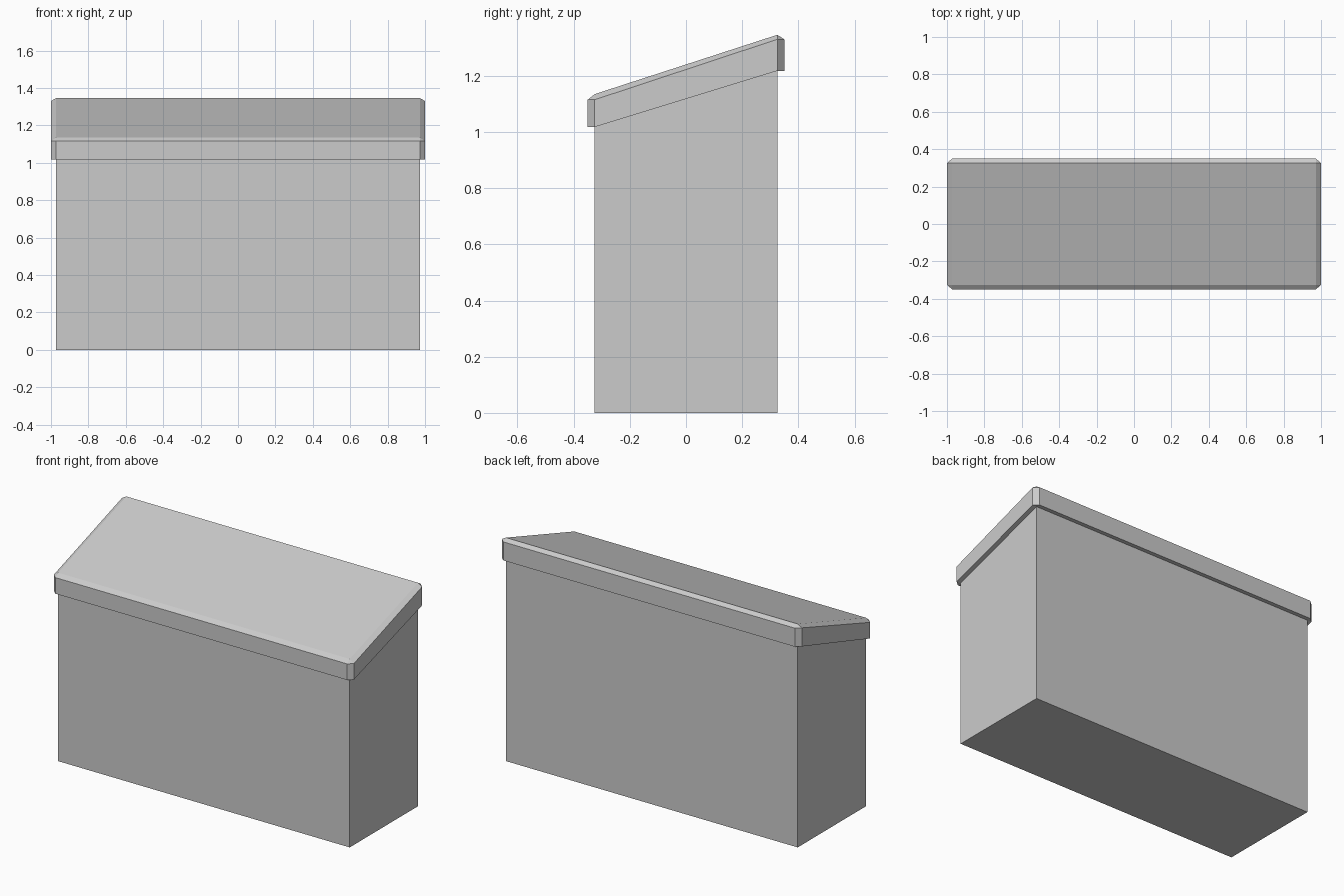
import bpy, bmesh

if "Cube" in bpy.data.objects:
    bpy.data.objects.remove(bpy.data.objects["Cube"])

BX, BY = 0.972, 0.325      # body half width / depth
LX, LY = 1.0, 0.35         # lid half width / depth


def loft(name, rings):
    """Skin a stack of closed rings, cap both ends."""
    bm = bmesh.new()
    loops = [[bm.verts.new(p) for p in ring] for ring in rings]
    n = len(loops[0])
    for a, b in zip(loops, loops[1:]):
        for i in range(n):
            j = (i + 1) % n
            bm.faces.new((a[i], a[j], b[j], b[i]))
    bm.faces.new(loops[0][::-1])
    bm.faces.new(loops[-1])
    bmesh.ops.remove_doubles(bm, verts=bm.verts, dist=1e-5)
    bmesh.ops.recalc_face_normals(bm, faces=bm.faces)
    me = bpy.data.meshes.new(name)
    bm.to_mesh(me)
    bm.free()
    ob = bpy.data.objects.new(name, me)
    bpy.context.collection.objects.link(ob)
    return ob


def ring(hx, hy, low, high):
    """Corner-cut rectangle (cut shrinks to nothing at body size), front z low, back z high."""
    pts = [(-BX, -hy), (BX, -hy), (hx, -BY), (hx, BY),
           (BX, hy), (-BX, hy), (-hx, BY), (-hx, -BY)]
    return [(x, y, low if y < 0 else high) for x, y in pts]


# Body: box with a sloping top that meets the lid
loft("body", [ring(BX, BY, 0, 0), ring(BX, BY, 1.03, 1.23)])

# Lid: overhanging rim, seam line, chamfer and sloping top panel
loft("sloped_lid", [
    ring(BX, BY, 1.018, 1.218),
    ring(LX, LY, 1.018, 1.218),
    ring(LX, LY, 1.09, 1.302),
    ring(LX, LY, 1.115, 1.33),
    ring(BX, BY, 1.135, 1.346),
])
